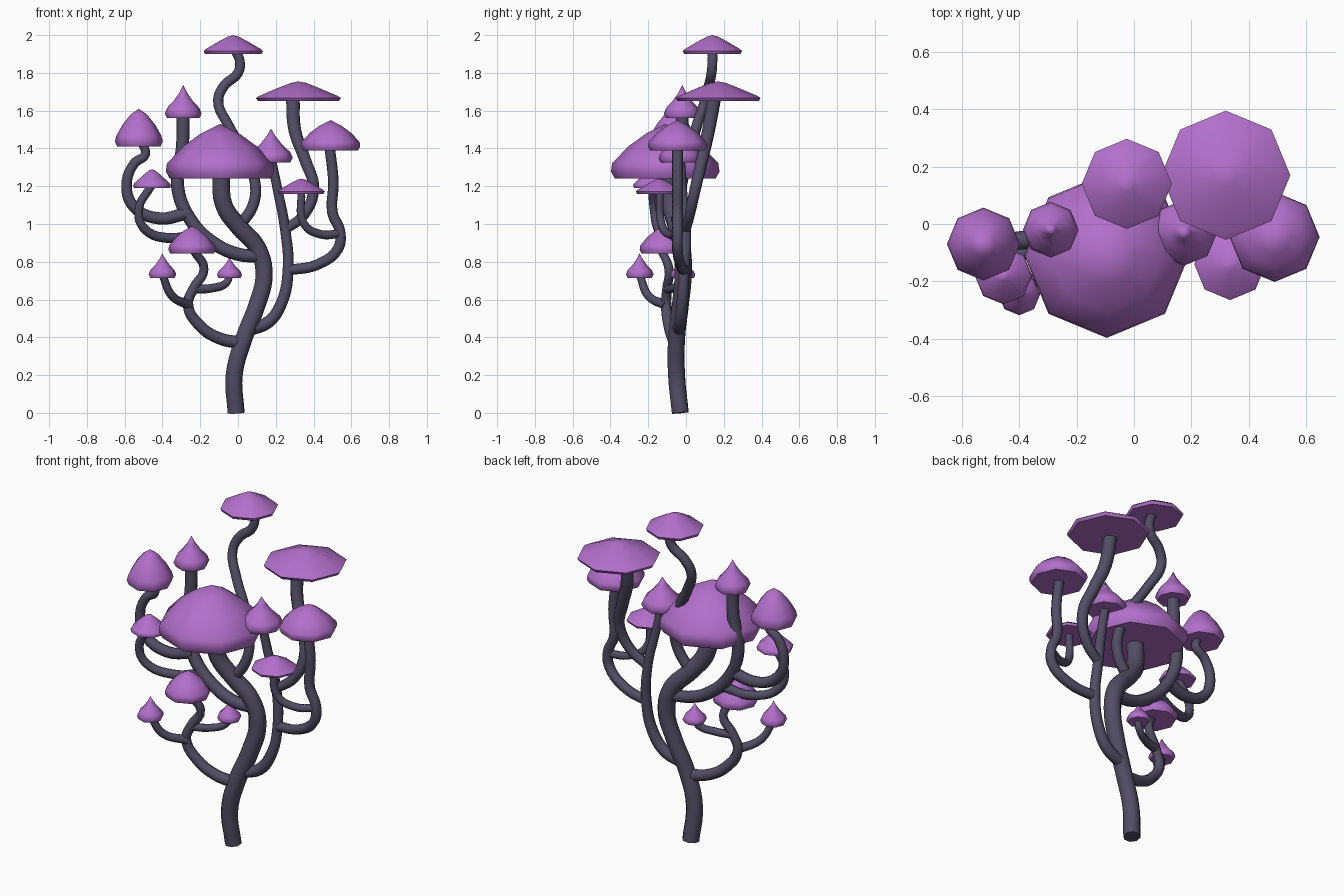
import bpy, bmesh, math

if "Cube" in bpy.data.objects:
    bpy.data.objects.remove(bpy.data.objects["Cube"])


def material(name, color):
    m = bpy.data.materials.new(name)
    m.diffuse_color = color
    m.use_nodes = True
    m.node_tree.nodes["Principled BSDF"].inputs["Base Color"].default_value = m.diffuse_color
    return m


STEM = material("dark_stem", (0.085, 0.075, 0.13, 1))
CAP = material("purple_cap", (0.45, 0.16, 0.60, 1))


def smooth(ob, angle):
    bpy.ops.object.select_all(action='DESELECT')
    ob.select_set(True)
    bpy.context.view_layer.objects.active = ob
    bpy.ops.object.shade_smooth_by_angle(angle=math.radians(angle))


def stem(name, r0, r1, pts):
    """Tapered tube along a smooth path, turned into a mesh."""
    cu = bpy.data.curves.new(name + "_path", 'CURVE')
    cu.dimensions = '3D'
    cu.bevel_depth = 1.0
    cu.bevel_resolution = 2
    cu.resolution_u = 5
    cu.use_fill_caps = True
    sp = cu.splines.new('BEZIER')
    sp.bezier_points.add(len(pts) - 1)
    for i, (bp, p) in enumerate(zip(sp.bezier_points, pts)):
        bp.co = p
        bp.radius = r0 + (r1 - r0) * i / (len(pts) - 1)
        bp.handle_left_type = bp.handle_right_type = 'AUTO'
    tmp = bpy.data.objects.new(name + "_path", cu)
    bpy.context.collection.objects.link(tmp)
    dg = bpy.context.evaluated_depsgraph_get()
    me = bpy.data.meshes.new_from_object(tmp.evaluated_get(dg))
    bpy.data.objects.remove(tmp)
    ob = bpy.data.objects.new(name, me)
    bpy.context.collection.objects.link(ob)
    me.materials.clear()
    me.materials.append(STEM)
    smooth(ob, 60)


# Cap profiles: (radius, height) as fractions, rim to tip
PROFILES = {
    "flat": [(.95, 0), (1, .16), (.92, .27), (.45, .70), (.18, .92)],
    "bell": [(.93, 0), (1, .13), (.98, .28), (.68, .59), (.36, .82)],
    "dome": [(.90, 0), (1, .14), (.93, .30), (.68, .58), (.34, .85)],
    "point": [(.88, 0), (1, .14), (.88, .31), (.50, .54), (.20, .78)],
}


def cap(name, kind, x, y, z0, z1, r, sides=8):
    bm = bmesh.new()
    rings = []
    for f, h in PROFILES[kind]:
        rings.append([bm.verts.new((x + r * f * math.sin(2 * math.pi * k / sides),
                                    y - r * f * math.cos(2 * math.pi * k / sides),
                                    z0 + (z1 - z0) * h)) for k in range(sides)])
    tip = bm.verts.new((x, y, z1))
    bm.faces.new(rings[0][::-1])
    for k in range(sides):
        j = (k + 1) % sides
        for a, b in zip(rings, rings[1:]):
            bm.faces.new((a[k], a[j], b[j], b[k]))
        bm.faces.new((rings[-1][k], rings[-1][j], tip))
    bmesh.ops.recalc_face_normals(bm, faces=bm.faces)
    me = bpy.data.meshes.new(name)
    bm.to_mesh(me)
    bm.free()
    me.materials.append(CAP)
    ob = bpy.data.objects.new(name, me)
    bpy.context.collection.objects.link(ob)
    smooth(ob, 55)


# Trunk
stem("trunk", .047, .050, [(-.01, -.03, 0), (-.02, -.05, .2), (.03, -.05, .39), (.10, -.03, .57),
     (.138, -.015, .73), (.105, -.02, .87), (0, -.05, .99), (-.075, -.08, 1.1), (-.09, -.10, 1.28)])

# Lower left branch with two twigs
stem("lower_left_branch", .034, .022, [(.02, -.05, .37), (-.10, -.07, .395), (-.20, -.09, .46),
     (-.265, -.105, .57), (-.235, -.10, .66), (-.18, -.09, .76), (-.235, -.13, .86)])
stem("lower_left_twig", .026, .020, [(-.255, -.105, .57), (-.35, -.20, .62), (-.40, -.245, .73)])
stem("lower_inner_twig", .024, .020, [(-.24, -.10, .655), (-.14, -.07, .66), (-.06, -.03, .69), (-.045, -.02, .73)])

# Right branch with side stems
stem("right_branch", .034, .024, [(.06, -.04, .44), (.16, -.03, .48), (.23, -.02, .58), (.265, -.01, .75),
     (.25, 0, .97), (.21, -.02, 1.18), (.175, -.03, 1.35)])
stem("outer_right_branch", .028, .028, [(.26, -.01, .755), (.42, -.03, .785), (.53, -.045, .87),
     (.54, -.045, .96), (.50, -.045, 1.06), (.505, -.045, 1.22), (.485, -.045, 1.41)])
stem("outer_right_twig", .023, .022, [(.54, -.045, .95), (.44, -.09, .945), (.35, -.13, 1.0), (.335, -.14, 1.18)])
stem("tall_right_branch", .026, .038, [(.25, 0, .97), (.35, .02, 1.05), (.40, .05, 1.19), (.355, .085, 1.34),
     (.30, .12, 1.5), (.29, .15, 1.67)])

# Left branch with side stems
stem("left_branch", .035, .034, [(.12, -.02, .83), (0, -.035, .84), (-.13, -.04, .90), (-.25, -.04, 1.02),
     (-.32, -.03, 1.2), (-.295, -.02, 1.4), (-.29, -.02, 1.58)])
stem("outer_left_branch", .034, .022, [(-.26, -.04, 1.06), (-.42, -.06, 1.03), (-.55, -.07, 1.09),
     (-.59, -.07, 1.20), (-.55, -.07, 1.32), (-.49, -.07, 1.37), (-.51, -.07, 1.43)])
stem("outer_left_twig", .028, .022, [(-.19, -.04, .96), (-.36, -.09, .925), (-.50, -.15, .98),
     (-.525, -.17, 1.08), (-.46, -.18, 1.20)])

# Winding stem to the topmost cap
stem("top_stem", .030, .025, [(0, -.05, .98), (.08, -.04, 1.1), (.09, -.02, 1.22), (.03, .02, 1.38),
     (-.055, .06, 1.53), (-.105, .10, 1.65), (-.075, .12, 1.73), (0, .135, 1.80), (.01, .14, 1.86), (-.015, .14, 1.92)])

# Caps: kind, x, y, bottom, top, radius
for name, *spec in [
    ("top_cap", "flat", -.025, .14, 1.90, 2.0, .157),
    ("wide_flat_cap", "flat", .32, .17, 1.65, 1.755, .225),
    ("large_main_cap", "bell", -.095, -.11, 1.24, 1.53, .287),
    ("far_left_cap", "dome", -.525, -.07, 1.41, 1.61, .127),
    ("upper_left_cap", "point", -.29, -.02, 1.56, 1.735, .097),
    ("inner_right_cap", "point", .175, -.03, 1.325, 1.505, .115),
    ("far_right_cap", "bell", .49, -.045, 1.39, 1.55, .157),
    ("lower_right_cap", "flat", .335, -.14, 1.16, 1.24, .125),
    ("small_left_cap", "flat", -.455, -.18, 1.19, 1.29, .10),
    ("middle_left_cap", "bell", -.243, -.12, .845, .99, .125),
    ("lower_left_cap", "point", -.40, -.245, .715, .845, .073),
    ("lower_inner_cap", "point", -.045, -.017, .715, .825, .066),
]:
    cap(name, *spec)
